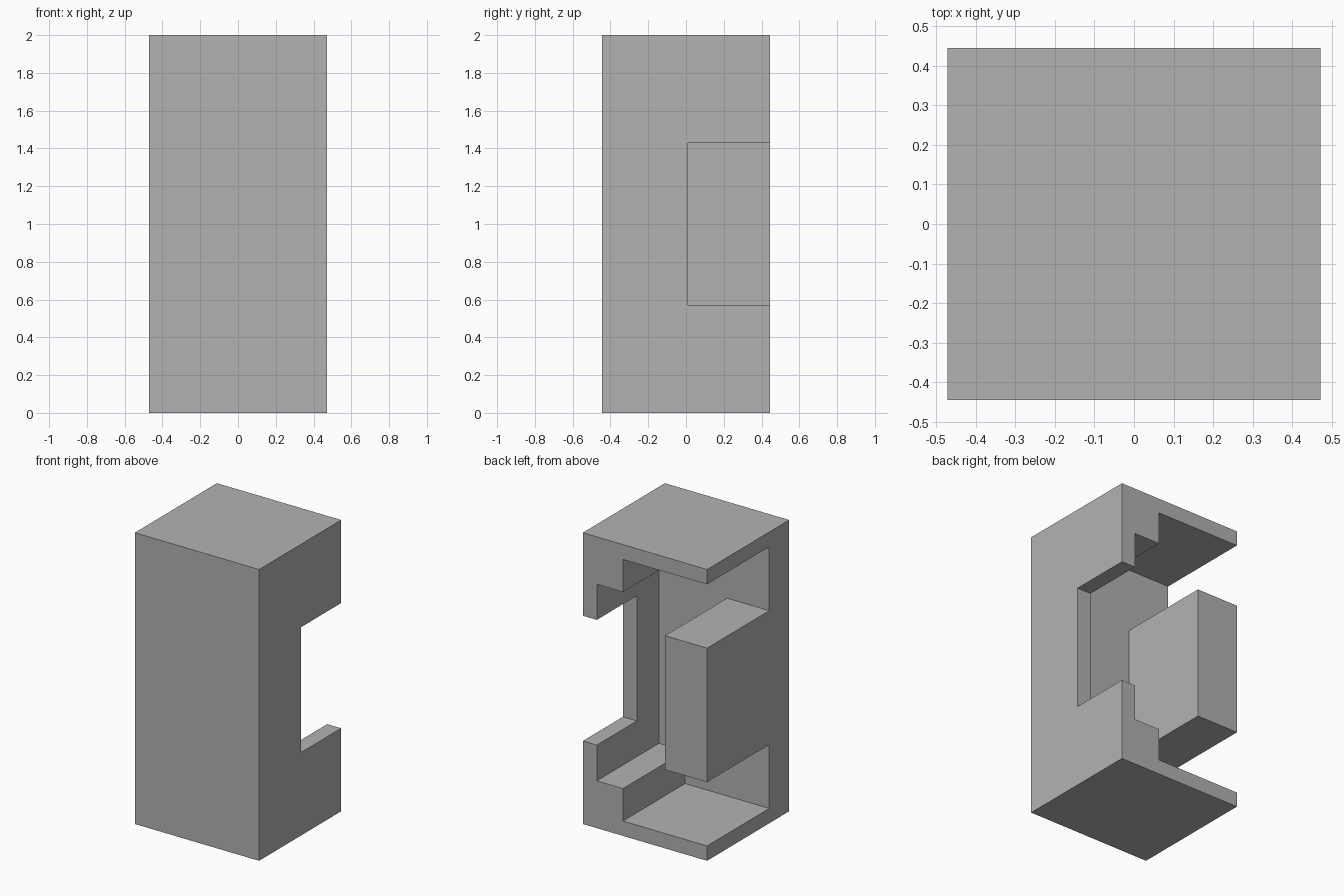
import bpy
import bmesh
from mathutils import Vector

default_cube = bpy.data.objects.get("Cube")
if default_cube:
    bpy.data.objects.remove(default_cube, do_unlink=True)

HALF_X, HALF_Y, HEIGHT = 0.472, 0.445, 2.0
WALL_Y = -0.229      # inner face of the thick front wall
OUT = 1.0            # beyond the body, so cutters pass cleanly through

# Single grey material
GREY = (0.448, 0.448, 0.448, 1.0)
grey = bpy.data.materials.new("plain grey")
grey.use_nodes = True
grey.diffuse_color = GREY
grey.node_tree.nodes["Principled BSDF"].inputs["Base Color"].default_value = GREY


def extrude_profile(name, points, y0, y1):
    """Prism made from an x-z outline, running from y0 to y1."""
    bm = bmesh.new()
    face = bm.faces.new([bm.verts.new((x, y0, z)) for x, z in points])
    result = bmesh.ops.extrude_face_region(bm, geom=[face])
    verts = [g for g in result["geom"] if isinstance(g, bmesh.types.BMVert)]
    bmesh.ops.translate(bm, verts=verts, vec=Vector((0, y1 - y0, 0)))
    bmesh.ops.recalc_face_normals(bm, faces=bm.faces)
    mesh = bpy.data.meshes.new(name)
    bm.to_mesh(mesh)
    bm.free()
    mesh.materials.append(grey)
    obj = bpy.data.objects.new(name, mesh)
    bpy.context.collection.objects.link(obj)
    return obj


def rectangle(x0, x1, z0, z1):
    return [(x0, z0), (x1, z0), (x1, z1), (x0, z1)]


# Outer body
housing = extrude_profile("housing", rectangle(-HALF_X, HALF_X, 0, HEIGHT),
                          -HALF_Y, HALF_Y)

# Stepped cavity that wraps round a solid central block, open to back and right
lower = [(-OUT, 0.54), (-OUT, 0.102), (0.167, 0.102), (0.167, 0.325), (0.366, 0.325)]
upper = [(x, HEIGHT - z) for x, z in reversed(lower)]
block_end = [(-0.152, 1.46), (-0.152, 0.54)]
cavity = extrude_profile("cavity_cutter", lower + upper + block_end, WALL_Y, OUT)

# Window through the left wall, open to the back
window = extrude_profile("window_cutter", rectangle(0.26, OUT, 0.57, 1.43), 0.01, OUT)

cutters = [cavity, window]
for cutter in cutters:
    cutter.hide_render = True
    mod = housing.modifiers.new(cutter.name, "BOOLEAN")
    mod.operation = "DIFFERENCE"
    mod.solver = "EXACT"
    mod.object = cutter

# Bake the cuts and discard the cutters
depsgraph = bpy.context.evaluated_depsgraph_get()
baked = bpy.data.meshes.new_from_object(housing.evaluated_get(depsgraph))
housing.modifiers.clear()
housing.data = baked
baked.name = "housing"
baked.materials.clear()
baked.materials.append(grey)
for poly in baked.polygons:
    poly.material_index = 0
for cutter in cutters:
    bpy.data.objects.remove(cutter, do_unlink=True)
